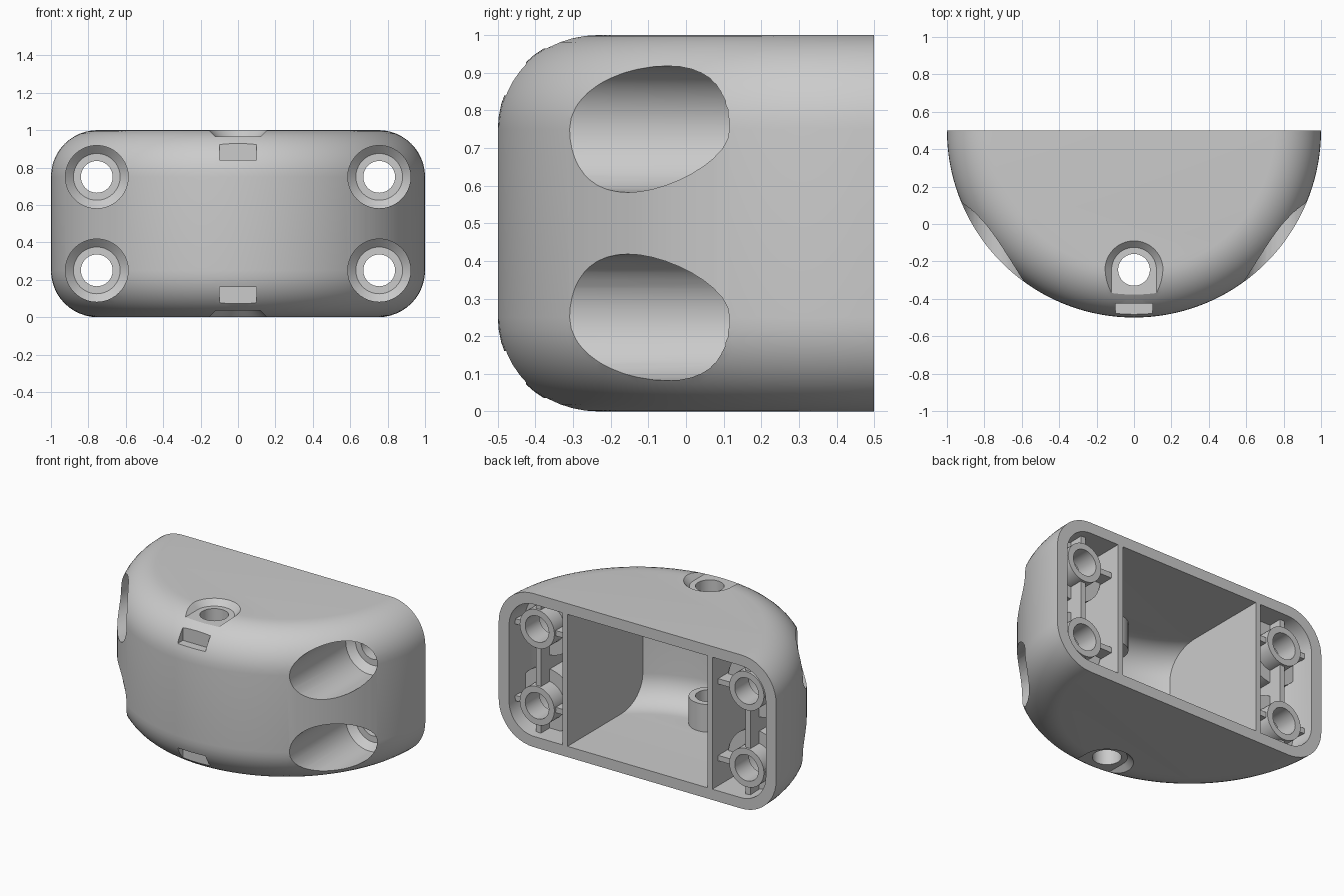
import bpy, bmesh, math
from mathutils import Matrix, Vector

if "Cube" in bpy.data.objects:
    bpy.data.objects.remove(bpy.data.objects["Cube"])

grey = bpy.data.materials.new("light grey plastic")
grey.diffuse_color = (0.6, 0.6, 0.6, 1)
grey.use_nodes = True
grey.node_tree.nodes["Principled BSDF"].inputs["Base Color"].default_value = grey.diffuse_color


def make(name, bm):
    bmesh.ops.recalc_face_normals(bm, faces=bm.faces)
    me = bpy.data.meshes.new(name)
    bm.to_mesh(me)
    bm.free()
    me.materials.append(grey)
    ob = bpy.data.objects.new(name, me)
    bpy.context.collection.objects.link(ob)
    return ob


def half_drum(name, radius, z0, z1, fillet, back, steps=72, arc=12):
    """Half revolution about a vertical axis at y=0.5, with rounded rims."""
    prof = []
    for cz, start in ((z0 + fillet, -90), (z1 - fillet, 0)):
        for i in range(arc + 1):
            a = math.radians(start + 90 * i / arc)
            prof.append((radius - fillet + fillet * math.cos(a), cz + fillet * math.sin(a)))
    bm = bmesh.new()
    rows = []
    for i in range(steps + 1):
        a = math.pi + math.pi * i / steps
        rows.append([bm.verts.new((r * math.cos(a), 0.5 + r * math.sin(a), z)) for r, z in prof])
    if back > 0.5:
        for sign, at in ((-1, 0), (1, len(rows) + 1)):
            rows.insert(at, [bm.verts.new((sign * r, back, z)) for r, z in prof])
    for a, b in zip(rows, rows[1:]):
        for j in range(len(prof) - 1):
            bm.faces.new((a[j], b[j], b[j + 1], a[j + 1]))
    bm.faces.new([r[0] for r in rows])
    bm.faces.new([r[-1] for r in rows])
    bm.faces.new(rows[0] + rows[-1][::-1])
    return make(name, bm)


def box(name, lo, hi):
    bm = bmesh.new()
    bmesh.ops.create_cube(bm, size=1)
    for v in bm.verts:
        v.co = Vector([(l + h) / 2 + c * (h - l) for l, h, c in zip(lo, hi, v.co)])
    return make(name, bm)


def turned(name, centre, prof, axis, segs=40):
    """Stack of rings (radius, position) along the y or z axis."""
    bm = bmesh.new()
    rows = []
    for r, t in prof:
        ring = []
        for i in range(segs):
            a = 2 * math.pi * i / segs
            u, w = centre[0] + r * math.cos(a), centre[1] + r * math.sin(a)
            ring.append(bm.verts.new((u, t, w) if axis == "y" else (u, w, t)))
        rows.append(ring)
    for a, b in zip(rows, rows[1:]):
        for i in range(segs):
            j = (i + 1) % segs
            bm.faces.new((a[i], a[j], b[j], b[i]))
    bm.faces.new(rows[0])
    bm.faces.new(rows[-1])
    return make(name, bm)


def recess(name, levels, y_back, y_front):
    """U-shaped pocket with sloping sides, open towards the front."""
    bm = bmesh.new()
    for r, z in levels:
        for i in range(25):
            a = math.pi * i / 24
            bm.verts.new((r * math.cos(a), y_back + r * math.sin(a), z))
        for s in (-1, 1):
            bm.verts.new((s * r, y_front, z))
    bmesh.ops.convex_hull(bm, input=bm.verts)
    bmesh.ops.dissolve_limit(bm, angle_limit=0.002, verts=bm.verts, edges=bm.edges)
    return make(name, bm)


def cut(target, tool):
    m = target.modifiers.new("cut", "BOOLEAN")
    m.operation, m.solver, m.object = "DIFFERENCE", "EXACT", tool
    bpy.context.view_layer.objects.active = target
    bpy.ops.object.modifier_apply(modifier=m.name)
    bpy.data.objects.remove(tool)


# Outer body and the cavity that will hollow it
body = half_drum("housing", 1.0, 0.0, 1.0, 0.25, 0.5)
cavity = half_drum("cavity", 0.925, 0.07, 0.93, 0.18, 0.6)

# Material kept inside the cavity: dividers, screw housings, tubes and ribs
BX, RIB = 0.755, 0.0175
for s in (-1, 1):
    x = s * BX
    cut(cavity, box("divider", (s * 0.522 - 0.018, -1, -0.1), (s * 0.522 + 0.018, 0.8, 1.1)))
    for z in (0.25, 0.75):
        cut(cavity, turned("screw_housing", (x, z), [(0.205, -0.8), (0.205, 0.35)], "y"))
        cut(cavity, turned("screw_tube", (x, z), [(0.125, 0.2), (0.125, 0.455)], "y"))
        lo, hi = sorted((s * 0.522, s * 1.1))
        cut(cavity, box("cross_rib", (lo, -0.7, z - RIB), (hi, 0.44, z + RIB)))
    cut(cavity, box("upright_rib", (x - RIB, -0.7, -0.1), (x + RIB, 0.44, 1.1)))

# Bosses under the top and bottom holes
HY = -0.245
for z0, z1 in ((-0.1, 0.25), (0.75, 1.1)):
    cut(cavity, turned("boss", (0, HY), [(0.125, z0), (0.125, z1)], "z"))
cut(body, cavity)

# Four front screw holes with deep counterbores
for x in (-BX, BX):
    for z in (0.25, 0.75):
        cut(body, turned("screw_hole", (x, z), [
            (0.168, -0.8), (0.168, 0.27), (0.125, 0.31), (0.085, 0.31), (0.085, 0.7)], "y"))

# Top and bottom pockets, holes and front notches
for up in (False, True):
    f = (lambda z: z) if up else (lambda z: 1 - z)
    cut(body, recess("pocket", [(0.12, f(0.965)), (0.19, f(1.035))], HY, -0.8))
    cut(body, turned("hole", (0, HY), [(0.085, f(0.7)), (0.085, f(1.1))], "z"))
    lo, hi = sorted((f(0.84), f(1.1)))
    cut(body, box("notch", (-0.1, -0.8, lo), (0.1, -0.425, hi)))

bpy.ops.object.select_all(action="DESELECT")
body.select_set(True)
bpy.context.view_layer.objects.active = body
bpy.ops.object.shade_smooth_by_angle(angle=math.radians(30))
